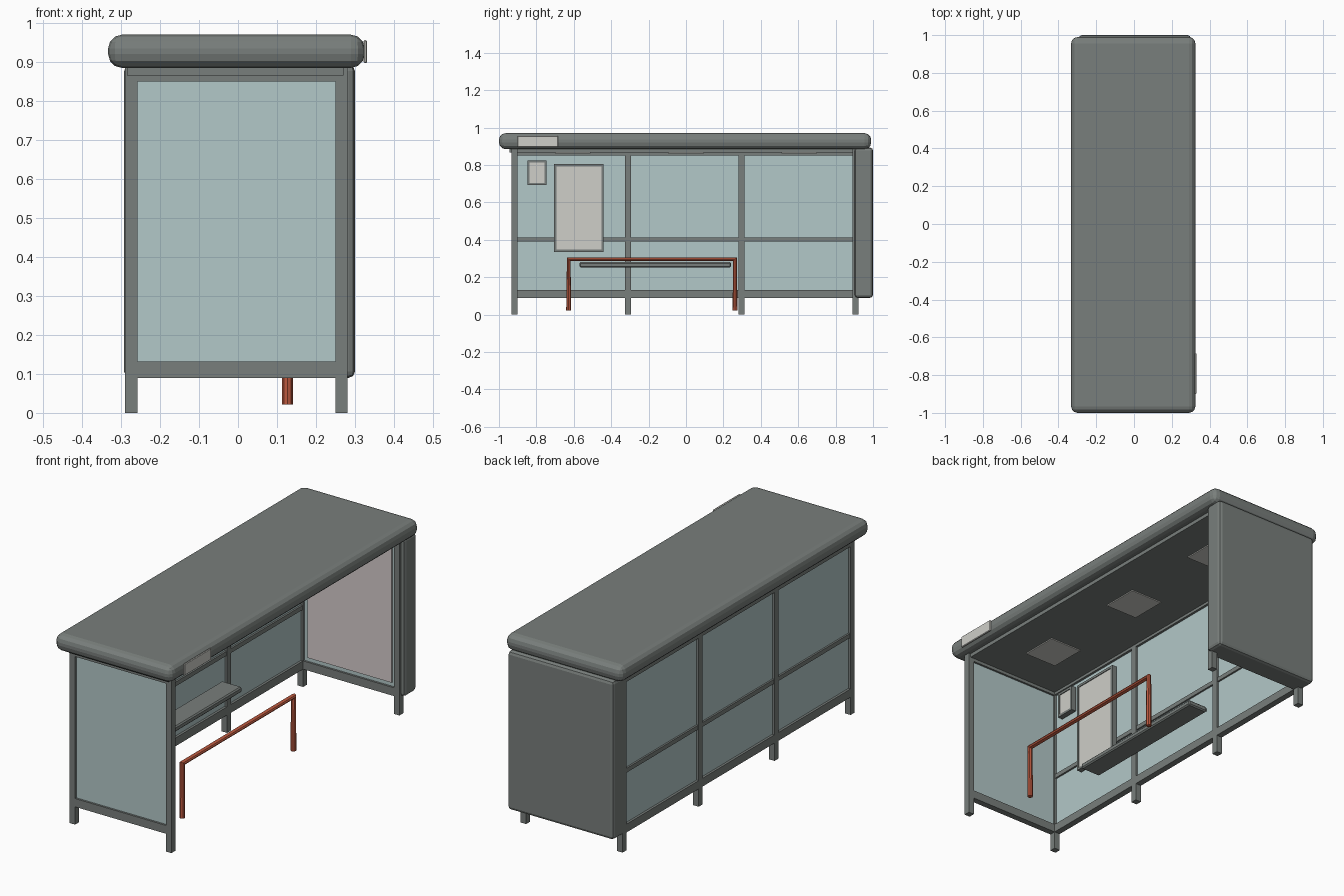
import bpy, bmesh
from mathutils import Vector

if "Cube" in bpy.data.objects:
    bpy.data.objects.remove(bpy.data.objects["Cube"])


def material(name, rgb):
    m = bpy.data.materials.new(name)
    m.diffuse_color = (*rgb, 1)
    m.use_nodes = True
    m.node_tree.nodes["Principled BSDF"].inputs["Base Color"].default_value = m.diffuse_color
    return m


METAL = material("grey_metal", (0.19, 0.21, 0.20))
GLASS = material("pale_glass", (0.45, 0.58, 0.58))
PAPER = material("pale_paper", (0.62, 0.62, 0.58))
BACKLIT = material("backlit_poster", (0.66, 0.60, 0.60))
RED = material("red_paint", (0.50, 0.10, 0.05))


def box(name, x, y, z, mat=METAL, bevel=0, segments=1):
    """Box from (min, max) ranges on each axis, with optional bevel."""
    bm = bmesh.new()
    bmesh.ops.create_cube(bm, size=1)
    ranges = (x, y, z)
    for v in bm.verts:
        v.co = Vector(((r[0] + r[1]) / 2 + c * (r[1] - r[0]) for r, c in zip(ranges, v.co)))
    if bevel:
        bmesh.ops.bevel(bm, geom=bm.edges[:], offset=bevel, segments=segments,
                        profile=0.5, affect='EDGES')
    me = bpy.data.meshes.new(name)
    bm.to_mesh(me)
    bm.free()
    ob = bpy.data.objects.new(name, me)
    bpy.context.collection.objects.link(ob)
    me.materials.append(mat)
    return ob


def notice(name, y, z):
    """Framed notice board hanging on the inside of the back wall."""
    rim = 0.012
    x0, x1 = -0.26, -0.233
    box(name + "_backing", (x0, x1 - 0.008), y, z)
    for i, e in enumerate(y):
        s = rim if i == 0 else -rim
        box(f"{name}_side_rim_{i}", (x0, x1), sorted((e, e + s)), z)
    for i, e in enumerate(z):
        s = rim if i == 0 else -rim
        box(f"{name}_cross_rim_{i}", (x0, x1), (y[0] + rim, y[1] - rim), sorted((e, e + s)))
    box(name + "_paper", (x0, x1 - 0.004), (y[0] + rim, y[1] - rim),
        (z[0] + rim, z[1] - rim), PAPER)


# Roof with rounded rim, and ceiling slab below it
box("roof", (-0.333, 0.325), (-1.0, 0.99), (0.885, 0.97), bevel=0.035, segments=3)
box("ceiling", (-0.285, 0.27), (-0.945, 0.90), (0.866, 0.888))

# Ceiling lights
for i, y in enumerate((-0.605, 0, 0.605)):
    box(f"ceiling_light_{i}", (-0.09, 0.09), (y - 0.095, y + 0.095), (0.861, 0.868), PAPER)

# Posts along the back wall and at the open side
post_y = (-0.918, -0.31, 0.297, 0.905)
for i, y in enumerate(post_y):
    box(f"back_post_{i}", (-0.29, -0.258), (y - 0.016, y + 0.016), (0, 0.886))
for i, y in enumerate((post_y[0], post_y[-1])):
    box(f"open_side_post_{i}", (0.25, 0.281), (y - 0.016, y + 0.016), (0, 0.886))

# Back wall bays: rails and glass between neighbouring posts
for i, (a, b) in enumerate(zip(post_y, post_y[1:])):
    span = (a + 0.016, b - 0.016)
    box(f"back_bottom_rail_{i}", (-0.29, -0.258), span, (0.09, 0.132))
    box(f"back_middle_rail_{i}", (-0.287, -0.261), span, (0.39, 0.412))
    box(f"back_top_rail_{i}", (-0.29, -0.258), span, (0.852, 0.886))
    box(f"back_glass_{i}", (-0.278, -0.27), span, (0.13, 0.855), GLASS)

# End walls: rails and glass
for i, y in enumerate((post_y[0], post_y[-1])):
    depth = (y - 0.016, y + 0.016)
    box(f"end_bottom_rail_{i}", (-0.258, 0.25), depth, (0.09, 0.132))
    box(f"end_top_rail_{i}", (-0.258, 0.25), depth, (0.85, 0.886))
    box(f"end_glass_{i}", (-0.258, 0.25), (y - 0.006, y + 0.006), (0.13, 0.852), GLASS)

# Advertising cabinet at the rear end, with poster on the inside
box("advert_cabinet", (-0.292, 0.30), (0.902, 1.0), (0.09, 0.893), bevel=0.016, segments=2)
box("advert_poster", (-0.235, 0.235), (0.893, 0.903), (0.152, 0.832), BACKLIT)

# Notices on the back wall
notice("small_notice", (-0.848, -0.745), (0.693, 0.825))
notice("large_notice", (-0.705, -0.44), (0.335, 0.805))

# Bench seat
box("bench_seat", (-0.258, -0.145), (-0.57, 0.24), (0.252, 0.28), bevel=0.006)

# Blank sign plate on the roof edge
box("roof_sign_plate", (0.322, 0.331), (-0.90, -0.685), (0.897, 0.956), PAPER, bevel=0.003)

# Red leaning rail as one mitred octagonal tube
curve = bpy.data.curves.new("leaning_rail", 'CURVE')
curve.dimensions = '3D'
curve.bevel_depth = 0.0135
curve.bevel_resolution = 2
curve.use_fill_caps = True
path = curve.splines.new('POLY')
points = [(-0.627, 0.022), (-0.627, 0.296), (0.262, 0.296), (0.262, 0.022)]
path.points.add(len(points) - 1)
for p, (y, z) in zip(path.points, points):
    p.co = (0.127, y, z, 1)
path.use_smooth = False
rail = bpy.data.objects.new("leaning_rail", curve)
bpy.context.collection.objects.link(rail)
curve.materials.append(RED)
